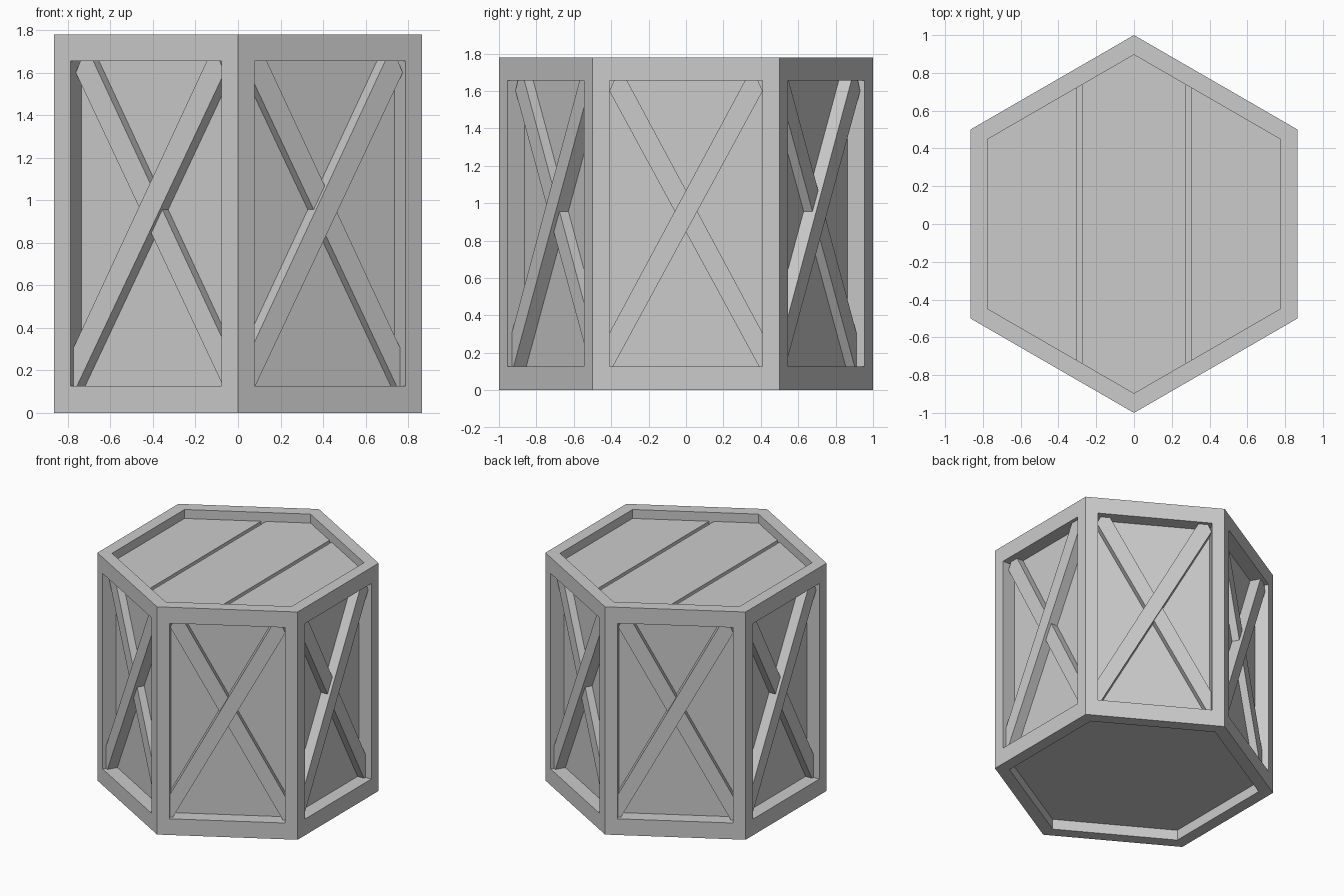
import bpy, bmesh
from math import sin, cos, radians
from mathutils import Matrix, Vector

if "Cube" in bpy.data.objects:
    bpy.data.objects.remove(bpy.data.objects["Cube"])

H = 1.78            # height
APO = 0.866         # centre to side face
INNER_R = 0.896     # corner radius of the rim opening


def prism_bmesh(points, w0, w1, matrix=Matrix.Identity(4)):
    """Extrude a 2D outline from w0 to w1 in the given frame."""
    bm = bmesh.new()
    lo = [bm.verts.new(matrix @ Vector((u, v, w0))) for u, v in points]
    hi = [bm.verts.new(matrix @ Vector((u, v, w1))) for u, v in points]
    bm.faces.new(lo[::-1])
    bm.faces.new(hi)
    for i in range(len(points)):
        j = (i + 1) % len(points)
        bm.faces.new((lo[i], lo[j], hi[j], hi[i]))
    bmesh.ops.recalc_face_normals(bm, faces=bm.faces)
    return bm


def finish(bm, name):
    mesh = bpy.data.meshes.new(name)
    bm.to_mesh(mesh)
    bm.free()
    obj = bpy.data.objects.new(name, mesh)
    bpy.context.collection.objects.link(obj)
    return obj


def recess(bm, face, depth):
    """Push a face inward with straight walls."""
    n = face.normal.copy()
    new = bmesh.ops.extrude_discrete_faces(bm, faces=[face])["faces"]
    bmesh.ops.translate(bm, verts=new[0].verts, vec=-n * depth)


# crate body: hexagonal prism with recessed panels on every face
hexagon = [(cos(radians(30 + 60 * i)), sin(radians(30 + 60 * i))) for i in range(6)]
bm = prism_bmesh(hexagon, 0, H)
bm.normal_update()
panels = list(bm.faces)
bmesh.ops.inset_individual(bm, faces=panels, thickness=0.09, use_even_offset=True)
bm.normal_update()
for f in panels:
    if abs(f.normal.z) < 0.5:
        for v in f.verts:
            v.co.z = 0.127 if v.co.z < H / 2 else 1.655
        recess(bm, f, 0.105)
    else:
        recess(bm, f, 0.10 if f.normal.z > 0 else 0.08)
finish(bm, "crate_body")

# lid planks with narrow gaps between them
edge = lambda x: INNER_R - abs(x) * 0.577
side_x = 0.776
planks = {
    "lid_plank_left": (-side_x, -0.305),
    "lid_plank_middle": (-0.275, 0, 0.275),
    "lid_plank_right": (0.305, side_x),
}
for name, xs in planks.items():
    outline = [(x, -edge(x)) for x in xs] + [(x, edge(x)) for x in reversed(xs)]
    finish(prism_bmesh(outline, H - 0.10, H - 0.07), name)

# crossed braces: a front one and a slightly lower mirrored one per side
brace = [(-0.41, 0.127), (-0.39, 0.127), (0.41, 1.60), (0.385, 1.655),
         (0.315, 1.655), (-0.41, 0.305)]
for k in range(6):
    a = radians(60 * k)
    n = Vector((cos(a), sin(a), 0))
    u = Vector((-sin(a), cos(a), 0))
    frame = Matrix((u, (0, 0, 1), n)).transposed().to_4x4()
    finish(prism_bmesh(brace, APO - 0.11, APO - 0.027, frame), f"front_brace_{k + 1}")
    mirrored = [(-x, z) for x, z in reversed(brace)]
    finish(prism_bmesh(mirrored, APO - 0.11, APO - 0.05, frame), f"rear_brace_{k + 1}")
